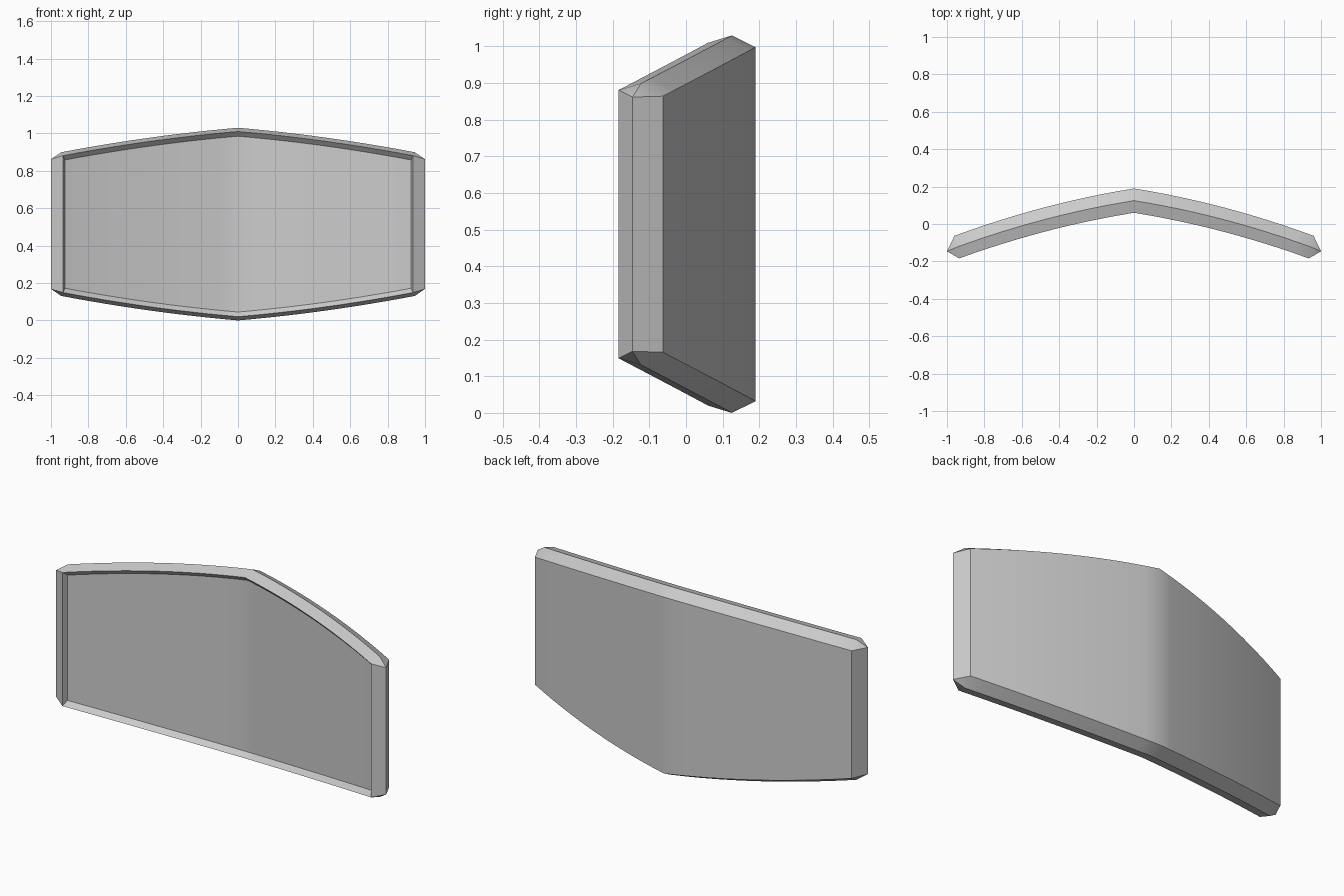
import bpy, bmesh

if "Cube" in bpy.data.objects:
    bpy.data.objects.remove(bpy.data.objects["Cube"])

N = 12        # columns on each half
MID = 0.515   # height of the horizontal symmetry plane


def row(y0, z0, xe, tip=None):
    """Upper edge of one outline ring, left to right, with optional side tip."""
    pts = []
    for i in range(-N, N + 1):
        x = xe * i / N
        a = abs(x)
        pts.append((x, y0 - 0.16 * a - 0.108 * a * a,
                    z0 - 0.0865 * a - 0.055 * a * a))
    tx, ty, tz = tip if tip else pts[-1]
    return [(-tx, ty, tz)] + pts + [(tx, ty, tz)]


# Outline rings: back edge, outer ridge, front edge, recessed inner edge
rows = [row(0.19, 0.998, 0.96),
        row(0.125, 1.03, 0.945, (1.0, -0.146, 0.862)),
        row(0.06, 1.01, 0.935),
        row(0.085, 0.985, 0.925)]

bm = bmesh.new()
rings = []
for r in rows:
    lower = [(x, y, 2 * MID - z) for x, y, z in reversed(r)]
    rings.append([bm.verts.new((x, y, z)) for x, y, z in r + lower])

# Bevelled rim between successive rings
count = len(rings[0])
for a, b in zip(rings, rings[1:]):
    for i in range(count):
        j = (i + 1) % count
        bm.faces.new((a[i], a[j], b[j], b[i]))

# Back and front panels, one vertical strip per column
for ring in (rings[0], rings[-1]):
    for i in range(count // 2 - 1):
        bm.faces.new((ring[i], ring[i + 1], ring[count - 2 - i], ring[count - 1 - i]))

bmesh.ops.remove_doubles(bm, verts=bm.verts, dist=0.0005)
bmesh.ops.recalc_face_normals(bm, faces=bm.faces)
mesh = bpy.data.meshes.new("curved_panel")
bm.to_mesh(mesh)
bm.free()
panel = bpy.data.objects.new("curved_panel", mesh)
bpy.context.collection.objects.link(panel)

# Smooth panels with crisp rim edges
bpy.context.view_layer.objects.active = panel
panel.select_set(True)
bpy.ops.object.shade_smooth_by_angle(angle=0.5)
